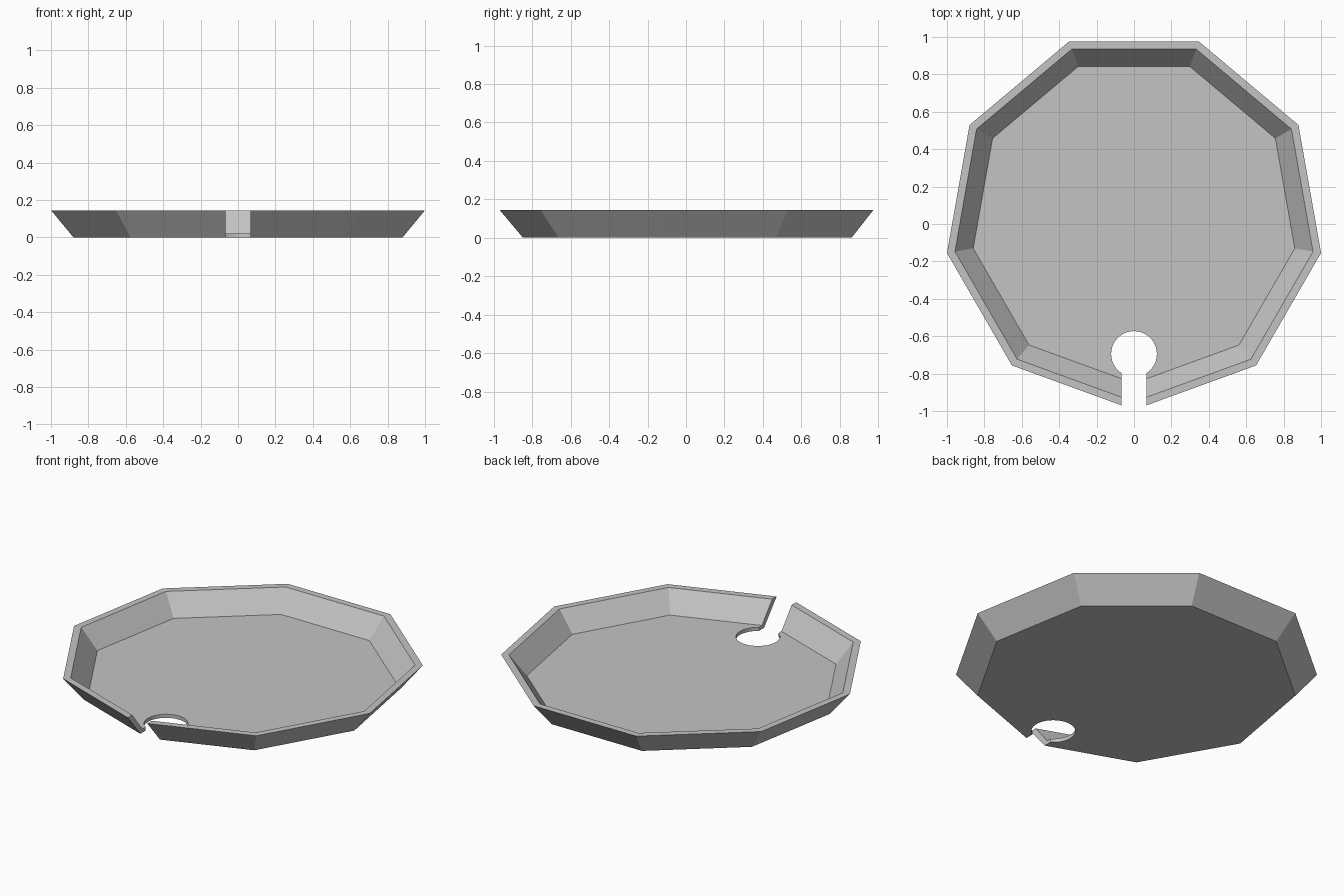
import bpy, bmesh, math

cube = bpy.data.objects.get("Cube")
if cube:
    bpy.data.objects.remove(cube, do_unlink=True)

SIDES, CENTRE_Y = 9, 0.0215
HEIGHT, FLOOR_Z = 0.145, 0.022
HOLE_Y, HOLE_R, SLOT = -0.695, 0.122, 0.066

grey = bpy.data.materials.new("plain grey")
grey.use_nodes = True
colour = (0.55, 0.55, 0.55, 1)
grey.diffuse_color = colour
grey.node_tree.nodes["Principled BSDF"].inputs["Base Color"].default_value = colour


def finish(bm, name):
    bmesh.ops.recalc_face_normals(bm, faces=bm.faces)
    mesh = bpy.data.meshes.new(name)
    bm.to_mesh(mesh)
    bm.free()
    mesh.materials.append(grey)
    obj = bpy.data.objects.new(name, mesh)
    bpy.context.collection.objects.link(obj)
    return obj


def loft(rings, name):
    """Skin a stack of equal rings and cap both ends."""
    bm = bmesh.new()
    loops = [[bm.verts.new(p) for p in ring] for ring in rings]
    n = len(loops[0])
    for a, b in zip(loops, loops[1:]):
        for i in range(n):
            j = (i + 1) % n
            bm.faces.new((a[i], a[j], b[j], b[i]))
    bm.faces.new(loops[0])
    bm.faces.new(loops[-1])
    return finish(bm, name)


def polygon(radius, z):
    angles = [-math.pi / 2 + math.tau * i / SIDES for i in range(SIDES)]
    return [(radius * math.cos(a), CENTRE_Y + radius * math.sin(a), z) for a in angles]


# Tray: underside, outer rim, inner rim, floor
tray = loft([polygon(0.8935, 0), polygon(1.0154, HEIGHT),
             polygon(0.972, HEIGHT), polygon(0.873, FLOOR_Z)], "tray")

# Keyhole cutter: round hole opening into a straight slot at the front
start = -math.pi / 2 + math.asin(SLOT / HOLE_R)
sweep = math.tau - 2 * math.asin(SLOT / HOLE_R)
STEPS = 56
outline = [(HOLE_R * math.cos(start + sweep * i / STEPS),
            HOLE_Y + HOLE_R * math.sin(start + sweep * i / STEPS))
           for i in range(STEPS + 1)]
outline += [(-SLOT, -1.2), (SLOT, -1.2)]
cutter = loft([[(x, y, z) for x, y in outline] for z in (-0.1, 0.3)], "keyhole_cutter")
cutter.hide_render = True

# Cut the keyhole, then drop the cutter
cut = tray.modifiers.new("keyhole", 'BOOLEAN')
cut.operation, cut.solver, cut.object = 'DIFFERENCE', 'EXACT', cutter
bpy.ops.object.select_all(action='DESELECT')
bpy.context.view_layer.objects.active = tray
tray.select_set(True)
bpy.ops.object.modifier_apply(modifier=cut.name)
bpy.data.objects.remove(cutter, do_unlink=True)

# Smooth only the round hole; wall corners stay crisp
bpy.ops.object.shade_smooth_by_angle(angle=math.radians(20))
